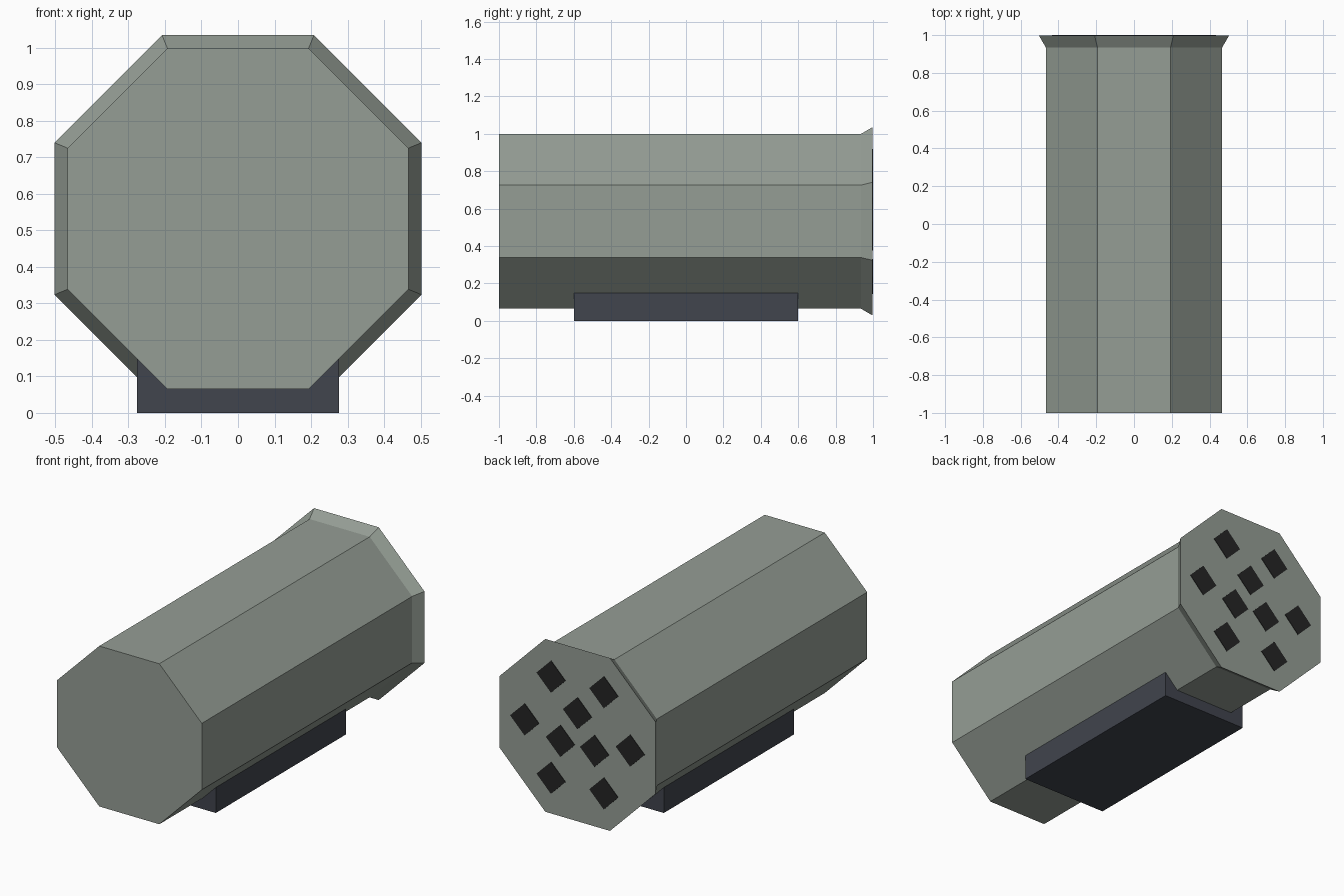
import bpy, bmesh, math

cube = bpy.data.objects.get("Cube")
if cube:
    bpy.data.objects.remove(cube, do_unlink=True)

AXIS_Z = 0.532


def material(name, rgb):
    m = bpy.data.materials.new(name)
    m.use_nodes = True
    m.diffuse_color = (*rgb, 1)
    m.node_tree.nodes["Principled BSDF"].inputs["Base Color"].default_value = (*rgb, 1)
    return m


def prism(name, mat, sides, sections, x=0, z=AXIS_Z, turn=0.0):
    """Loft a polygon along y through (y, circumradius) sections, with capped ends."""
    bm = bmesh.new()
    rings = []
    for y, r in sections:
        angles = [turn + math.tau * i / sides for i in range(sides)]
        rings.append([bm.verts.new((x + r * math.cos(a), y, z + r * math.sin(a)))
                      for a in angles])
    for a, b in zip(rings, rings[1:]):
        for i in range(sides):
            j = (i + 1) % sides
            bm.faces.new((a[i], a[j], b[j], b[i]))
    bm.faces.new(rings[0])
    bm.faces.new(rings[-1])
    bmesh.ops.recalc_face_normals(bm, faces=bm.faces)
    mesh = bpy.data.meshes.new(name)
    bm.to_mesh(mesh)
    bm.free()
    mesh.materials.append(mat)
    obj = bpy.data.objects.new(name, mesh)
    bpy.context.collection.objects.link(obj)
    return obj


grey_green = material("grey green", (0.30, 0.34, 0.30))
dark_slate = material("dark slate", (0.052, 0.058, 0.075))
black = material("soft black", (0.018, 0.018, 0.018))

# Octagonal housing with a flared rear rim
flat = math.cos(math.pi / 8)
prism("housing", grey_green, 8,
      [(-1, 0.467 / flat), (0.935, 0.467 / flat), (0.997, 0.503 / flat)],
      turn=math.pi / 8)

# Mounting block underneath
bpy.ops.mesh.primitive_cube_add(size=1, location=(0, 0, 0.075))
mount = bpy.context.object
mount.name = "mounting_block"
mount.scale = (0.554, 1.2, 0.15)
bpy.ops.object.transform_apply(location=False, rotation=False, scale=True)
mount.data.materials.append(dark_slate)

# Diamond ports on the rear face: outer ring of six, inner ring of three
for ring, count, radius, start in (("outer", 6, 0.34, 0), ("inner", 3, 0.127, math.pi / 2)):
    for i in range(count):
        a = start + math.tau * i / count
        prism(f"{ring}_port_{i + 1}", black, 4, [(0.994, 0.093), (1.0, 0.093)],
              x=radius * math.cos(a), z=AXIS_Z + radius * math.sin(a))
